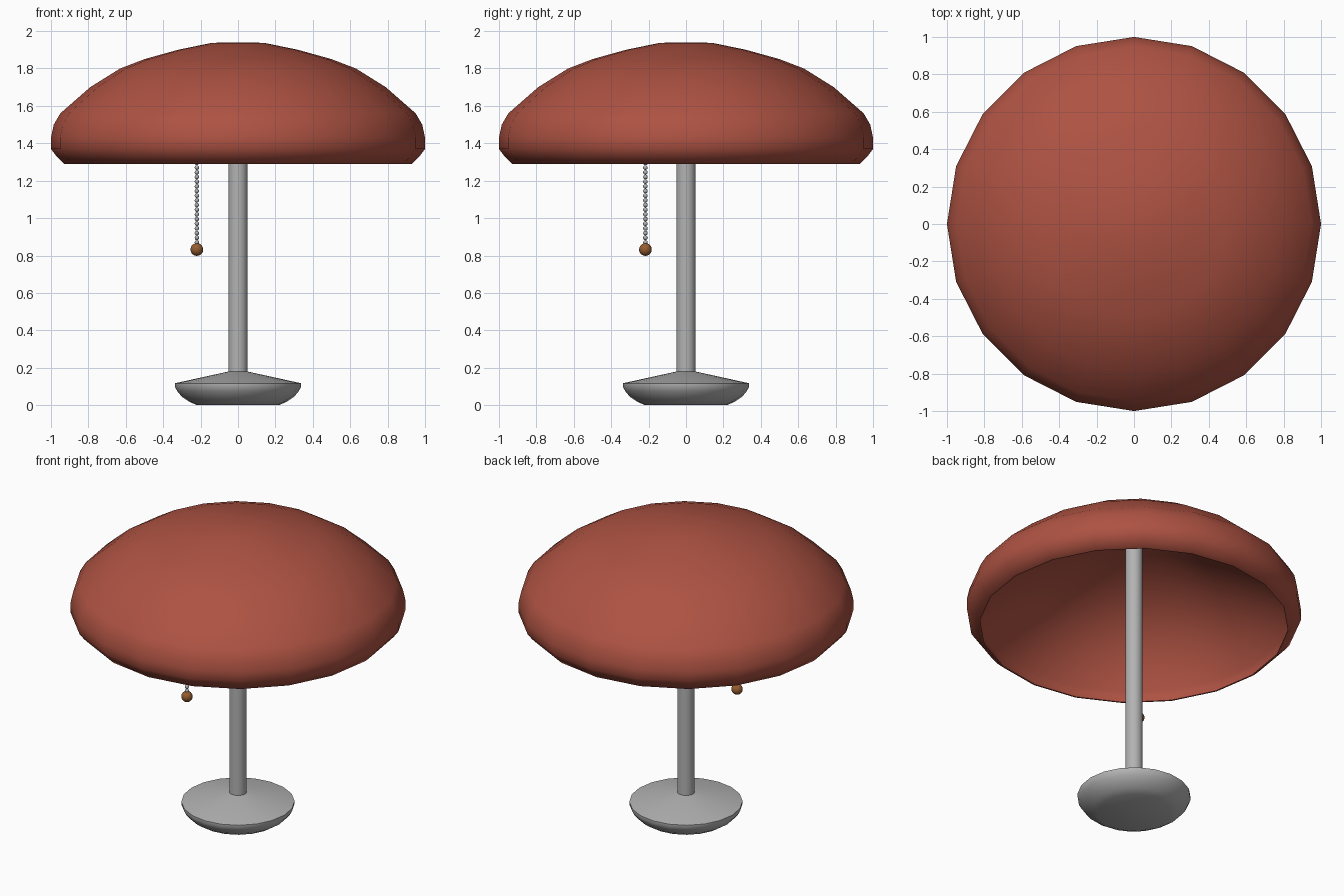
import bpy, bmesh, math

if "Cube" in bpy.data.objects:
    bpy.data.objects.remove(bpy.data.objects["Cube"])


def material(name, rgb):
    mat = bpy.data.materials.new(name)
    mat.diffuse_color = (*rgb, 1)
    mat.use_nodes = True
    mat.node_tree.nodes["Principled BSDF"].inputs["Base Color"].default_value = mat.diffuse_color
    return mat


def finish(name, bm, mat=None, angle=35):
    bmesh.ops.recalc_face_normals(bm, faces=bm.faces)
    mesh = bpy.data.meshes.new(name)
    bm.to_mesh(mesh)
    bm.free()
    obj = bpy.data.objects.new(name, mesh)
    bpy.context.collection.objects.link(obj)
    if mat:
        mesh.materials.append(mat)
    bpy.ops.object.select_all(action='DESELECT')
    obj.select_set(True)
    bpy.context.view_layer.objects.active = obj
    bpy.ops.object.shade_smooth_by_angle(angle=math.radians(angle))
    return obj


def lathe(name, profile, sides, mat=None, angle=35):
    """Revolve (radius, height) points around the z axis."""
    bm = bmesh.new()
    rings = []
    for r, z in profile:
        if r == 0:
            rings.append([bm.verts.new((0, 0, z))] * sides)
        else:
            rings.append([bm.verts.new((r * math.cos(2 * math.pi * i / sides),
                                        r * math.sin(2 * math.pi * i / sides), z))
                          for i in range(sides)])
    for a, b in zip(rings, rings[1:]):
        for i in range(sides):
            j = (i + 1) % sides
            bm.faces.new(dict.fromkeys((a[i], a[j], b[j], b[i])))
    return finish(name, bm, mat, angle)


red = material("shade_red", (0.42, 0.085, 0.055))
wood = material("pull_wood", (0.30, 0.11, 0.03))
metal = material("metal_grey", (0.45, 0.45, 0.45))

# Domed shade: outer skin, turned-in rim, conical lining
lathe("shade", [(0, 1.94), (0.14, 1.937), (0.32, 1.90), (0.50, 1.85), (0.63, 1.80),
                (0.79, 1.70), (0.95, 1.56), (0.985, 1.50), (1.0, 1.43), (1.0, 1.37),
                (0.97, 1.33), (0.93, 1.29), (0.92, 1.29), (0.94, 1.37), (0, 1.91)],
      20, red, 75)

# Weighted foot
lathe("base", [(0, 0), (0.22, 0), (0.26, 0.018), (0.30, 0.045), (0.325, 0.075),
               (0.338, 0.10), (0.338, 0.117), (0.05, 0.18), (0, 0.18)], 20, metal)

# Stem running up into the shade
lathe("stem", [(0, 0.15), (0.052, 0.15), (0.052, 1.91), (0, 1.91)], 20, metal)

# Beaded pull chain with wooden ball
CX, CY = -0.22, -0.217
bm = bmesh.new()
z = 0.87
while z < 1.76:
    verts = bmesh.ops.create_uvsphere(bm, u_segments=10, v_segments=6, radius=0.0125)["verts"]
    bmesh.ops.translate(bm, verts=verts, vec=(CX, CY, z))
    z += 0.025
finish("pull_chain", bm, metal, angle=60)

bm = bmesh.new()
bmesh.ops.create_uvsphere(bm, u_segments=16, v_segments=10, radius=0.034)
bmesh.ops.translate(bm, verts=bm.verts, vec=(CX, CY, 0.832))
finish("pull_ball", bm, wood, 60)
